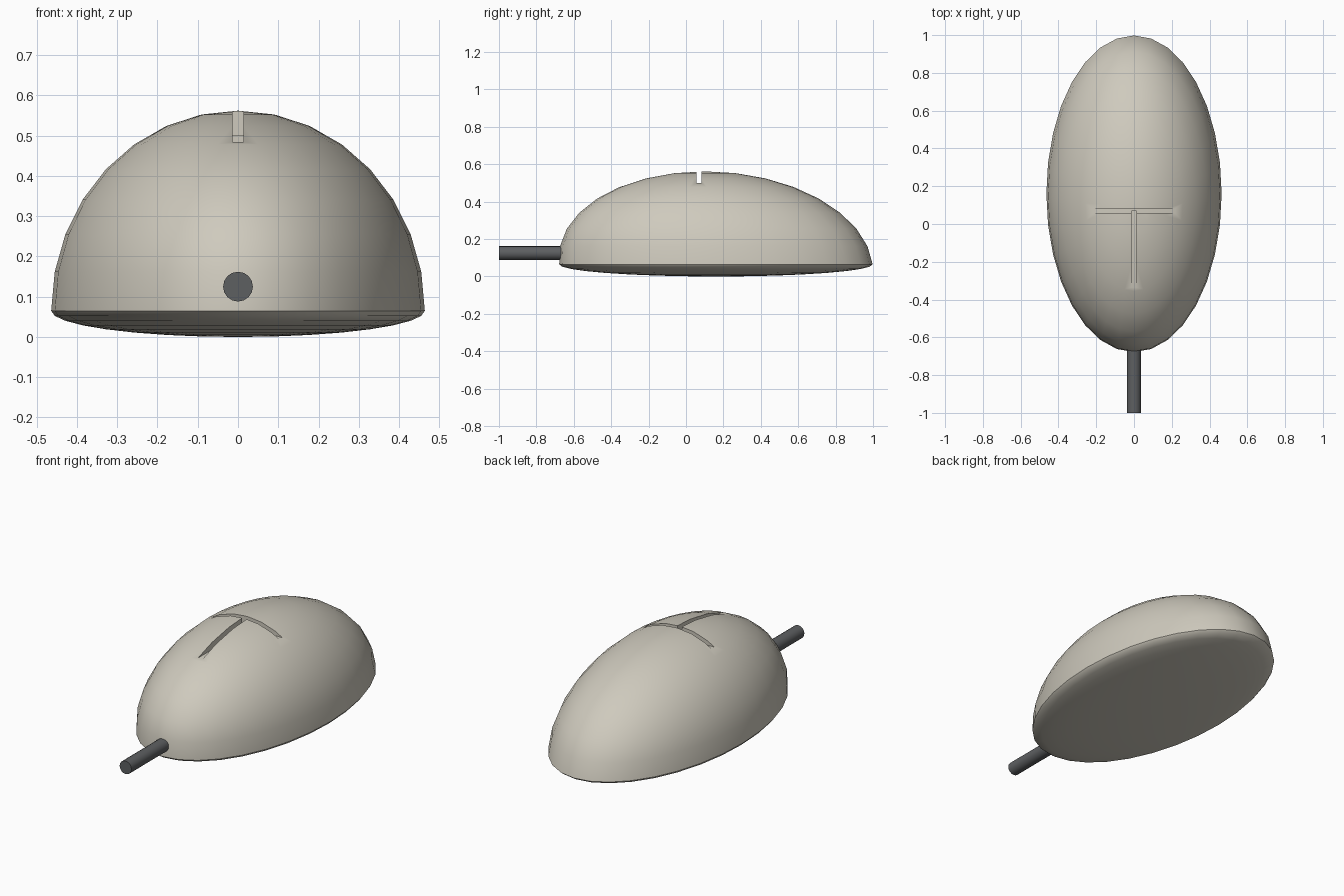
import bpy
import math

cube = bpy.data.objects.get("Cube")
if cube:
    bpy.data.objects.remove(cube, do_unlink=True)


def make_material(name, rgb):
    mat = bpy.data.materials.new(name)
    mat.use_nodes = True
    mat.diffuse_color = (*rgb, 1)
    mat.node_tree.nodes["Principled BSDF"].inputs["Base Color"].default_value = (*rgb, 1)
    return mat


def cut_box(target, name, low, high):
    """Cut a box-shaped groove between two corners."""
    center = [(a + b) / 2 for a, b in zip(low, high)]
    bpy.ops.mesh.primitive_cube_add(size=1, location=center)
    box = bpy.context.object
    box.name = name
    box.scale = [b - a for a, b in zip(low, high)]
    box.hide_render = True
    mod = target.modifiers.new(name, 'BOOLEAN')
    mod.operation = 'DIFFERENCE'
    mod.solver = 'EXACT'
    mod.object = box
    bpy.context.view_layer.objects.active = target
    bpy.ops.object.modifier_apply(modifier=name)
    bpy.data.objects.remove(box, do_unlink=True)


def smooth(obj, degrees):
    bpy.ops.object.select_all(action='DESELECT')
    obj.select_set(True)
    bpy.context.view_layer.objects.active = obj
    bpy.ops.object.shade_smooth_by_angle(angle=math.radians(degrees))


beige = make_material("warm beige plastic", (0.62, 0.59, 0.51))
grey = make_material("dark grey rubber", (0.11, 0.115, 0.12))

# Body: domed ellipsoid leaning forward, with a shallow rounded underside
RIM, DOME, LEAN = 0.065, 0.497, 0.06
bpy.ops.mesh.primitive_uv_sphere_add(segments=32, ring_count=16, radius=1)
body = bpy.context.object
body.name = "body"
for v in body.data.vertices:
    x, y, z = v.co
    v.co = (0.464 * x,
            0.16 + 0.838 * y - LEAN * max(z, 0),
            RIM + z * (DOME if z > 0 else RIM))
body.data.materials.append(beige)

# Button seams: one across, one running forward
cut_box(body, "cross_seam", (-0.3, 0.057, 0.5), (0.3, 0.083, 0.7))
cut_box(body, "button_seam", (-0.0135, -0.45, 0.484), (0.0135, 0.07, 0.7))
smooth(body, 36)

# Cable leaving the front
bpy.ops.mesh.primitive_cylinder_add(vertices=16, radius=0.037, depth=0.45,
                                    location=(0, -0.775, 0.125),
                                    rotation=(math.pi / 2, 0, 0))
cable = bpy.context.object
cable.name = "cable"
cable.data.materials.append(grey)
smooth(cable, 36)
